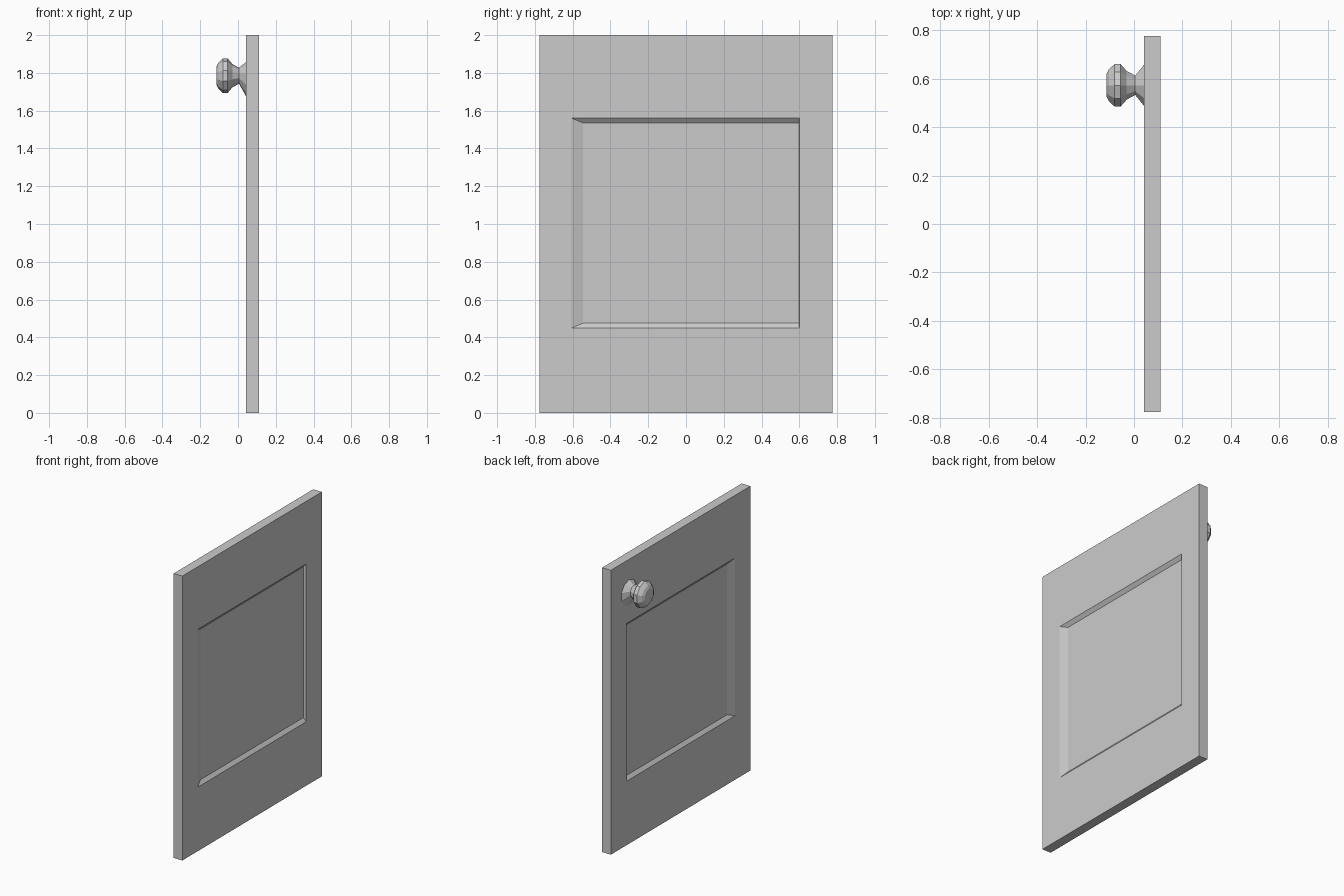
import bpy, bmesh, math
from mathutils import Vector

cube = bpy.data.objects.get("Cube")
if cube:
    bpy.data.objects.remove(cube, do_unlink=True)

grey = bpy.data.materials.new("plain grey")
grey.use_nodes = True
GREY = (0.6, 0.6, 0.6, 1)
grey.diffuse_color = GREY
grey.node_tree.nodes["Principled BSDF"].inputs["Base Color"].default_value = GREY


def finish(name, bm):
    bmesh.ops.recalc_face_normals(bm, faces=bm.faces)
    mesh = bpy.data.meshes.new(name)
    bm.to_mesh(mesh)
    bm.free()
    mesh.materials.append(grey)
    obj = bpy.data.objects.new(name, mesh)
    bpy.context.collection.objects.link(obj)
    return obj


def rectangle(bm, x, y0, y1, z0, z1):
    corners = ((y0, z0), (y1, z0), (y1, z1), (y0, z1))
    return [bm.verts.new((x, y, z)) for y, z in corners]


def bridge(bm, a, b):
    n = len(a)
    for i in range(n):
        j = (i + 1) % n
        bm.faces.new((a[i], a[j], b[j], b[i]))


# Door slab with a shallow bevelled recess on each broad side
BACK, FRONT, DEPTH = 0.042, 0.11, 0.02
bm = bmesh.new()
rims = []
for x, inward in ((BACK, 1), (FRONT, -1)):
    outer = rectangle(bm, x, -0.775, 0.775, 0, 2)
    rim = rectangle(bm, x, -0.605, 0.6, 0.45, 1.56)
    floor = rectangle(bm, x + inward * DEPTH, -0.545, 0.598, 0.475, 1.535)
    bridge(bm, outer, rim)
    bridge(bm, rim, floor)
    bm.faces.new(floor)
    rims.append(outer)
bridge(bm, *rims)
finish("door_panel", bm)

# Faceted knob: rings along x given as (x, radius), flaring into the door
PROFILE = ((-0.113, 0.05), (-0.103, 0.07), (-0.08, 0.092), (-0.055, 0.092),
           (-0.03, 0.062), (0.005, 0.042), (0.046, 0.095))
SIDES = 10
bm = bmesh.new()
rings = []
for x, r in PROFILE:
    lift = -0.02 if x > 0.03 else 0
    centre = Vector((x, 0.572, 1.785 + lift))
    angles = [math.tau * (i + 0.5) / SIDES for i in range(SIDES)]
    rings.append([bm.verts.new(centre + Vector((0, r * math.cos(a), r * math.sin(a))))
                  for a in angles])
for a, b in zip(rings, rings[1:]):
    bridge(bm, a, b)
bm.faces.new(rings[0])
bm.faces.new(rings[-1])
finish("door_knob", bm)
